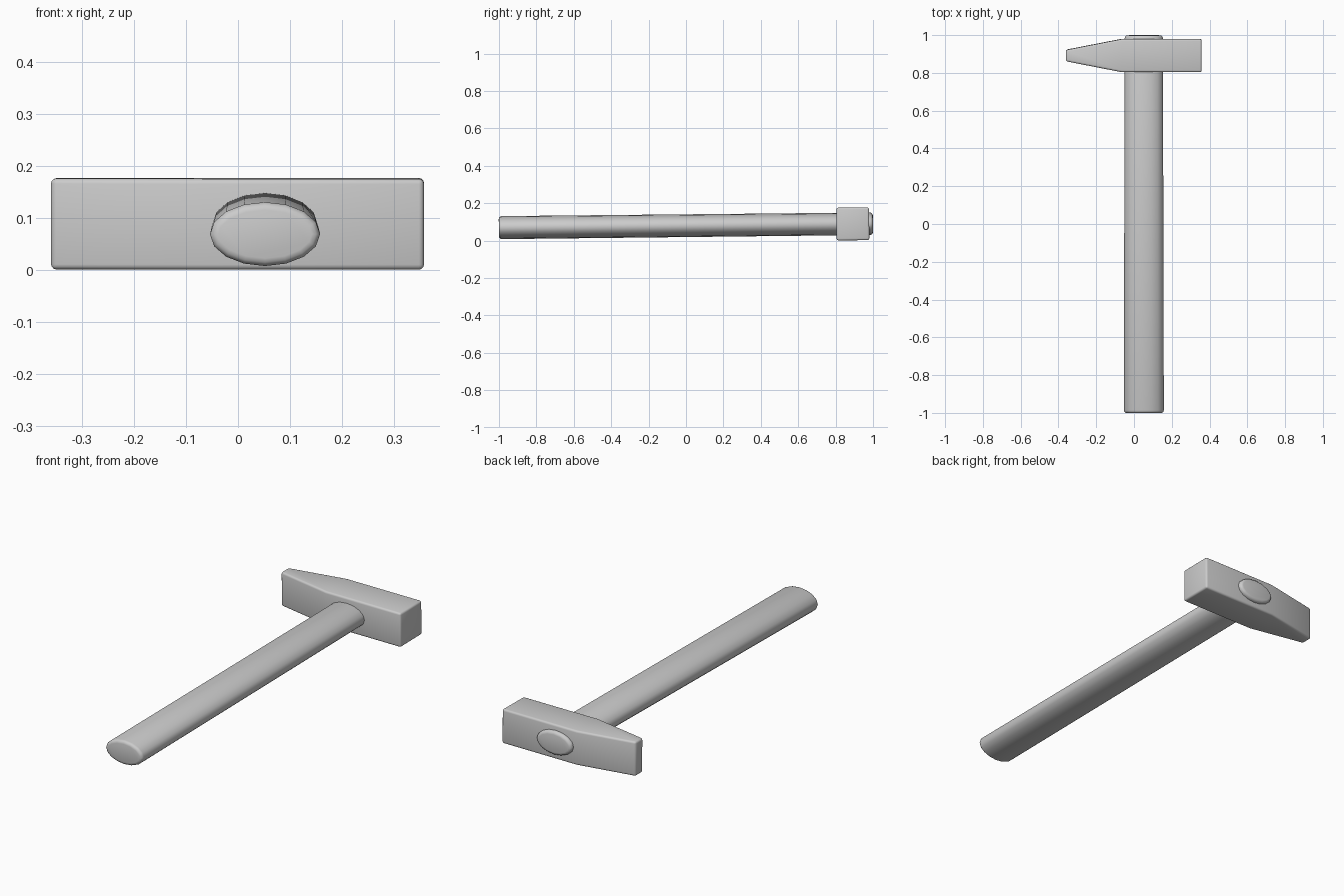
import bpy, bmesh, math
from mathutils import Matrix

if "Cube" in bpy.data.objects:
    bpy.data.objects.remove(bpy.data.objects["Cube"])

TILT = 0.0105      # the hammer lies with its head end slightly raised
MID_Z = 0.08       # shared centre height of head and handle


def loft(name, rings, bevel):
    """Skin matching rings of points, cap the ends, round the hard edges."""
    bm = bmesh.new()
    loops = [[bm.verts.new(p) for p in ring] for ring in rings]
    n = len(loops[0])
    for a, b in zip(loops, loops[1:]):
        for i in range(n):
            j = (i + 1) % n
            bm.faces.new((a[i], a[j], b[j], b[i]))
    bm.faces.new(loops[0])
    bm.faces.new(loops[-1])
    bmesh.ops.recalc_face_normals(bm, faces=bm.faces)
    bm.transform(Matrix.Rotation(TILT, 4, 'X'))
    mesh = bpy.data.meshes.new(name)
    bm.to_mesh(mesh)
    bm.free()
    ob = bpy.data.objects.new(name, mesh)
    bpy.context.collection.objects.link(ob)
    mod = ob.modifiers.new("rounded_edges", 'BEVEL')
    mod.width = bevel
    mod.segments = 3
    mod.limit_method = 'ANGLE'
    mod.angle_limit = math.radians(55)
    bpy.ops.object.select_all(action='DESELECT')
    ob.select_set(True)
    bpy.context.view_layer.objects.active = ob
    bpy.ops.object.modifier_apply(modifier=mod.name)
    bpy.ops.object.shade_smooth_by_angle(angle=math.radians(40))
    return ob


def ellipse(y, rx, rz, sides=16):
    angles = [math.tau * i / sides for i in range(sides)]
    return [(0.052 + rx * math.cos(t), y, MID_Z + rz * math.sin(t)) for t in angles]


def section(x, half_y, half_z=0.0875, y=0.893):
    return [(x, y + sy * half_y, MID_Z + sz * half_z)
            for sy, sz in ((-1, -1), (1, -1), (1, 1), (-1, 1))]


# Oval handle, narrowing a little towards the head and poking out behind it
loft("handle", [ellipse(-1.0, 0.106, 0.0615), ellipse(1.0, 0.101, 0.06)], 0.015)

# Head: square striking block with a wedge-shaped peen
loft("hammer_head", [section(-0.36, 0.03), section(-0.065, 0.0875),
                     section(0.358, 0.0875)], 0.01)
